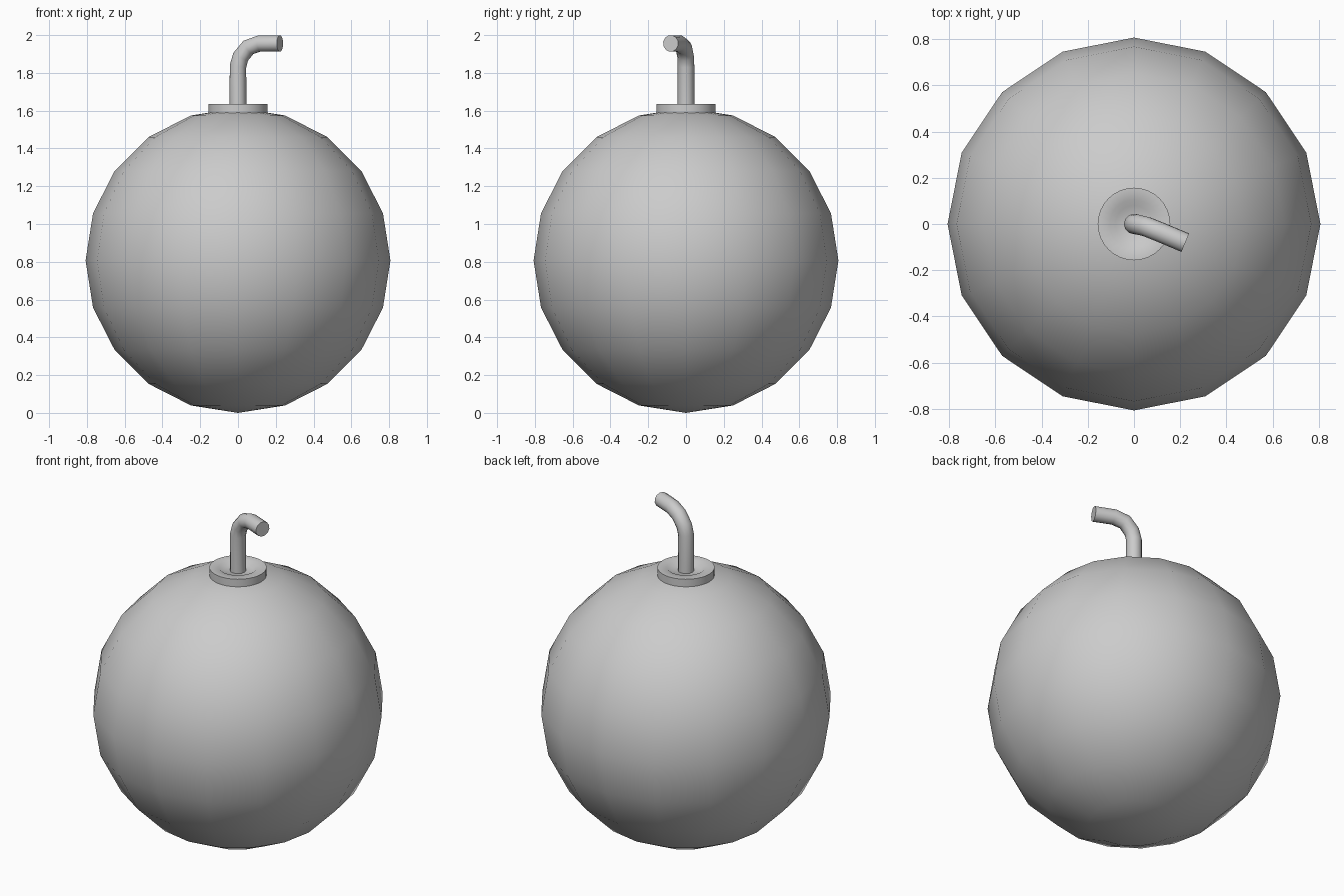
import bpy, bmesh, math

if "Cube" in bpy.data.objects:
    bpy.data.objects.remove(bpy.data.objects["Cube"])

R = 0.807


def smooth(obj, angle):
    bpy.ops.object.select_all(action='DESELECT')
    obj.select_set(True)
    bpy.context.view_layer.objects.active = obj
    bpy.ops.object.shade_smooth_by_angle(angle=math.radians(angle))


def lathe(name, profile, sides):
    # Revolve an (r, z) profile around the z axis
    bm = bmesh.new()
    rings = [[bm.verts.new((r * math.cos(2 * math.pi * i / sides),
                            r * math.sin(2 * math.pi * i / sides), z))
              for i in range(sides)] for r, z in profile]
    for a, b in zip(rings, rings[1:]):
        for i in range(sides):
            j = (i + 1) % sides
            bm.faces.new((a[i], a[j], b[j], b[i]))
    bm.faces.new(rings[-1])
    bm.faces.new(rings[0][::-1])
    mesh = bpy.data.meshes.new(name)
    bm.to_mesh(mesh)
    bm.free()
    obj = bpy.data.objects.new(name, mesh)
    bpy.context.collection.objects.link(obj)
    return obj


# Round body: low-poly sphere, smooth shaded
bpy.ops.mesh.primitive_uv_sphere_add(segments=16, ring_count=10, radius=R,
                                     location=(0, 0, R))
body = bpy.context.object
body.name = "round_body"
smooth(body, 60)

# Collar with a shallow dished top
collar = lathe("collar", [(0.157, 1.56), (0.157, 1.635), (0.105, 1.635),
                          (0.08, 1.616)], 32)
smooth(collar, 50)

# Bent fuse
path = [(0, 0, 1.58), (0, 0, 1.835), (0.014, -0.002, 1.885),
        (0.055, -0.012, 1.935), (0.115, -0.036, 1.956), (0.222, -0.081, 1.956)]
curve = bpy.data.curves.new("fuse", 'CURVE')
curve.dimensions = '3D'
curve.bevel_depth = 0.044
curve.bevel_resolution = 4
curve.use_fill_caps = True
spline = curve.splines.new('POLY')
spline.points.add(len(path) - 1)
for point, co in zip(spline.points, path):
    point.co = (*co, 1)
fuse = bpy.data.objects.new("fuse", curve)
bpy.context.collection.objects.link(fuse)
bpy.ops.object.select_all(action='DESELECT')
fuse.select_set(True)
bpy.context.view_layer.objects.active = fuse
bpy.ops.object.convert(target='MESH')
smooth(bpy.context.object, 50)
bpy.context.object.name = "fuse"
